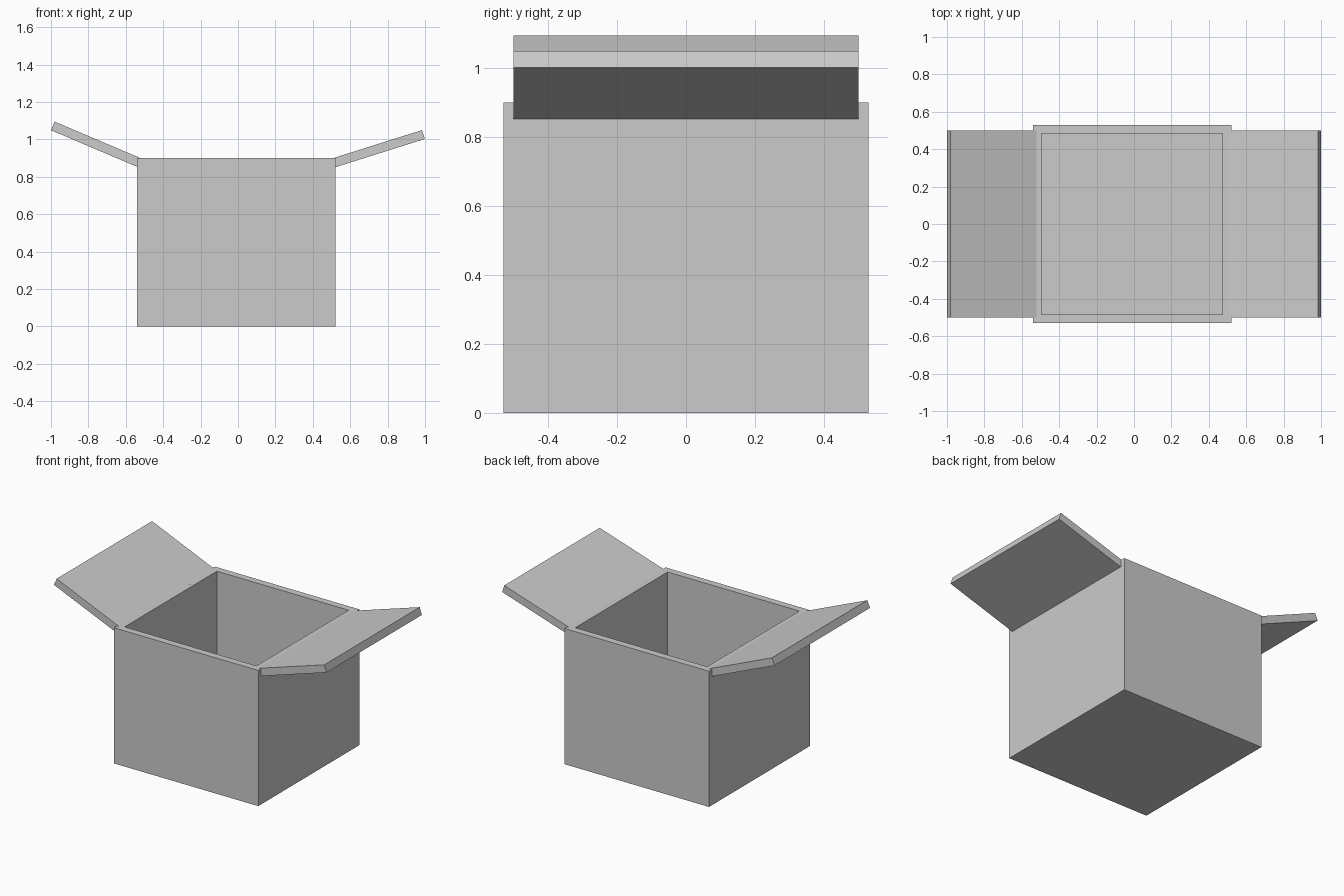
import bpy
import bmesh
from mathutils import Matrix, Vector
from math import radians, cos, sin

if "Cube" in bpy.data.objects:
    bpy.data.objects.remove(bpy.data.objects["Cube"])


def finish(name, bm):
    bmesh.ops.recalc_face_normals(bm, faces=bm.faces)
    mesh = bpy.data.meshes.new(name)
    bm.to_mesh(mesh)
    bm.free()
    obj = bpy.data.objects.new(name, mesh)
    bpy.context.collection.objects.link(obj)
    return obj


# Open carton body: solid block with the top inset and pushed down
WALL, FLOOR, HEIGHT = 0.066, 0.066, 0.9
bm = bmesh.new()
bmesh.ops.create_cube(bm, size=1, matrix=Matrix.Translation((-0.01, 0, HEIGHT / 2))
                      @ Matrix.Diagonal((1.06, 1.06, HEIGHT, 1)))
top = max(bm.faces, key=lambda f: f.calc_center_median().z)
bmesh.ops.inset_region(bm, faces=[top], thickness=WALL)
hole = bmesh.ops.extrude_discrete_faces(bm, faces=[top])["faces"][0]
bmesh.ops.translate(bm, verts=hole.verts, vec=(0, 0, FLOOR - HEIGHT))
finish("box_body", bm)


# Open flaps: thin boards tilted up from the rim
def flap(name, side, hinge_x, hinge_z, angle, length=0.5, thick=0.05, width=1.0):
    a = radians(angle)
    along = Vector((side * cos(a), 0, sin(a)))
    up = Vector((-side * sin(a), 0, cos(a)))
    start = Vector((hinge_x, -width / 2, hinge_z))
    bm = bmesh.new()
    corners = [start, start + along * length,
               start + along * length + up * thick, start + up * thick]
    face = bm.faces.new([bm.verts.new(c) for c in corners])
    new = bmesh.ops.extrude_face_region(bm, geom=[face])["geom"]
    bmesh.ops.translate(bm, vec=(0, width, 0),
                        verts=[v for v in new if isinstance(v, bmesh.types.BMVert)])
    finish(name, bm)


flap("left_flap", -1, -0.54, 0.854, 23)
flap("right_flap", 1, 0.522, 0.852, 17.5)
